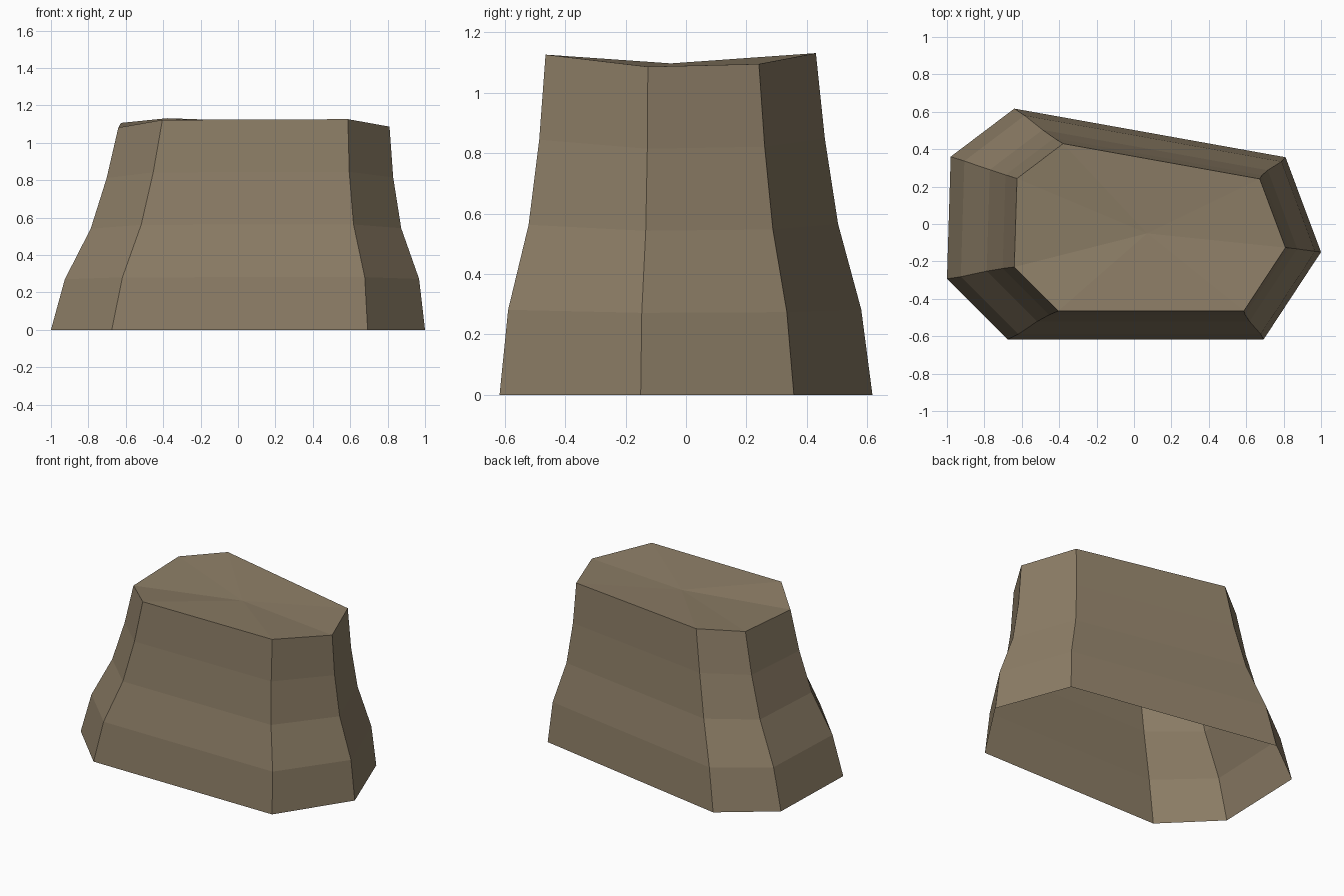
import bpy, bmesh

if "Cube" in bpy.data.objects:
    bpy.data.objects.remove(bpy.data.objects["Cube"])

# footprint corners (x, y) with the height of the rim above each
CORNERS = [(-0.675, -0.617, 1.122), (0.693, -0.617, 1.126), (1.0, -0.15, 1.086),
           (0.81, 0.357, 1.095), (-0.64, 0.617, 1.131), (-0.98, 0.36, 1.106),
           (-1.0, -0.293, 1.081)]
SCALES = [1.0, 0.947, 0.83, 0.766, 0.725]   # taper of each level
LEAN = (0.085, -0.0175)                     # total sideways drift at the top

stone = bpy.data.materials.new("brown stone")
stone.diffuse_color = (0.262, 0.205, 0.132, 1)
stone.use_nodes = True
stone.node_tree.nodes["Principled BSDF"].inputs["Base Color"].default_value = stone.diffuse_color

# stacked seven-sided rings, open underneath
bm = bmesh.new()
rings = []
for i, s in enumerate(SCALES):
    t = i / (len(SCALES) - 1)
    rings.append([bm.verts.new((x * s + LEAN[0] * t, y * s + LEAN[1] * t, h * t))
                  for x, y, h in CORNERS])

# side walls
n = len(CORNERS)
for low, high in zip(rings, rings[1:]):
    for k in range(n):
        j = (k + 1) % n
        bm.faces.new((low[k], low[j], high[j], high[k]))

# slightly dished top fan
centre = bm.verts.new((0.07, -0.05, 1.097))
for k in range(n):
    bm.faces.new((rings[-1][k], rings[-1][(k + 1) % n], centre))

mesh = bpy.data.meshes.new("rock")
bm.to_mesh(mesh)
bm.free()
mesh.materials.append(stone)
rock = bpy.data.objects.new("rock", mesh)
bpy.context.collection.objects.link(rock)
